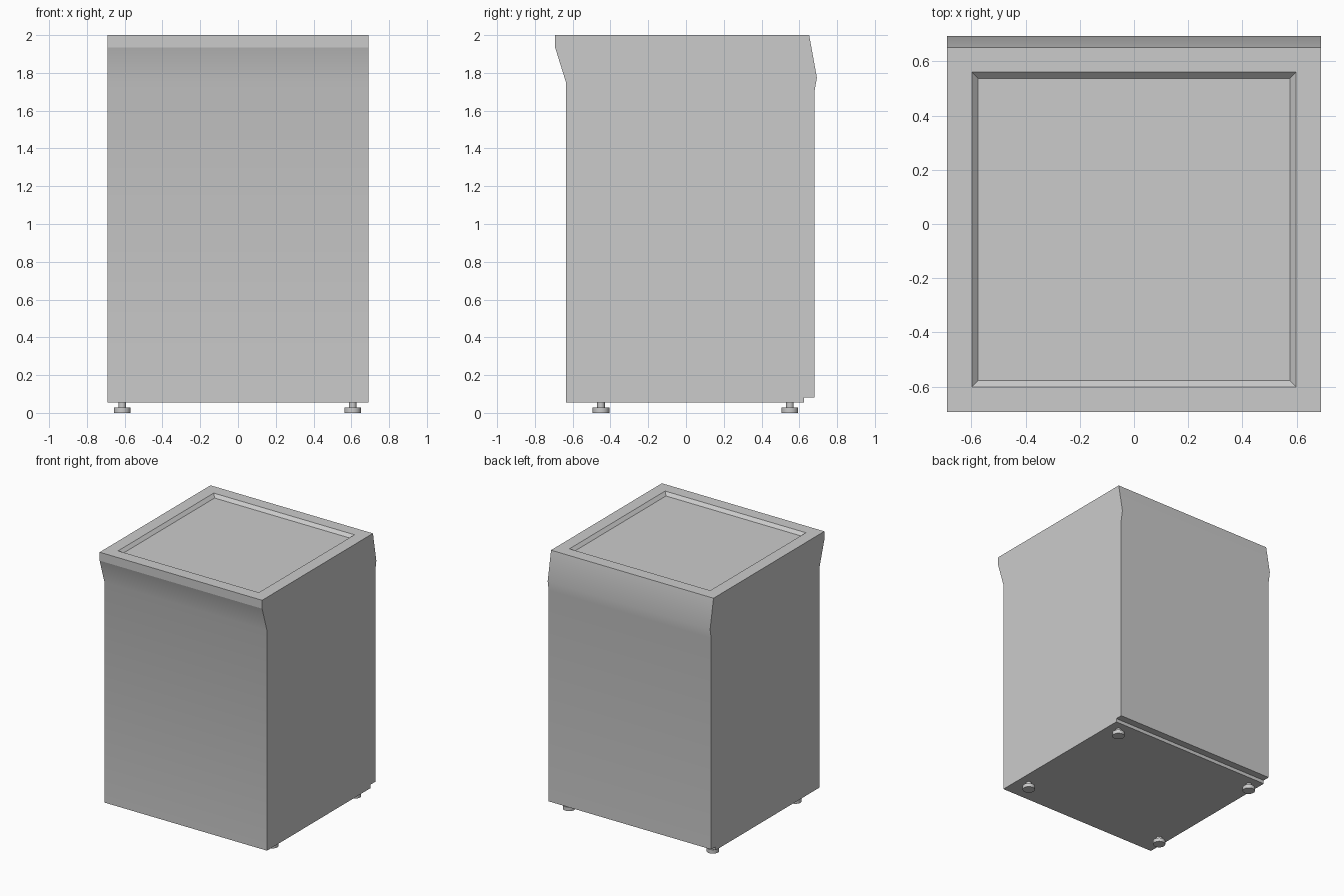
import bpy, bmesh

if "Cube" in bpy.data.objects:
    bpy.data.objects.remove(bpy.data.objects["Cube"])

W = 0.69  # half width

# Cabinet: side profile (y, z) extruded across x
profile = [(-0.634, 0.055), (0.625, 0.055), (0.625, 0.082), (0.68, 0.082),
           (0.68, 1.70), (0.693, 1.775), (0.652, 2.0),
           (-0.693, 2.0), (-0.693, 1.935), (-0.634, 1.745)]
bm = bmesh.new()
side = bm.faces.new([bm.verts.new((-W, y, z)) for y, z in profile])
ext = bmesh.ops.extrude_face_region(bm, geom=[side])
bmesh.ops.translate(bm, vec=(2 * W, 0, 0),
                    verts=[v for v in ext["geom"] if isinstance(v, bmesh.types.BMVert)])
bmesh.ops.recalc_face_normals(bm, faces=bm.faces)

# Recessed top panel with sloped rim
top = next(f for f in bm.faces if f.normal.z > 0.99 and f.calc_center_median().z > 1.99)
bmesh.ops.inset_region(bm, faces=[top], thickness=0.092, use_even_offset=True)
bmesh.ops.inset_region(bm, faces=[top], thickness=0.023, use_even_offset=True)
bmesh.ops.translate(bm, verts=top.verts, vec=(0, 0, -0.023))

mesh = bpy.data.meshes.new("cabinet")
bm.to_mesh(mesh)
bm.free()
cabinet = bpy.data.objects.new("cabinet", mesh)
bpy.context.collection.objects.link(cabinet)
bpy.context.view_layer.objects.active = cabinet
cabinet.select_set(True)
bpy.ops.object.shade_smooth_by_angle(angle=0.5)
# Crisp lower edge of the front lip
for e in mesh.edges:
    if all(abs(mesh.vertices[i].co.z - 1.935) < 1e-3 for i in e.vertices):
        e.use_edge_sharp = True


def cylinder(name, radius, z0, z1, x, y):
    bpy.ops.mesh.primitive_cylinder_add(vertices=32, radius=radius, depth=z1 - z0,
                                        location=(x, y, (z0 + z1) / 2))
    bpy.context.object.name = name
    bpy.ops.object.shade_smooth_by_angle(angle=0.5)


# Levelling feet: wide pad and thin stem
for row, y in (("front", -0.45), ("back", 0.55)):
    for hand, x in (("left", -0.613), ("right", 0.607)):
        cylinder(f"{row}_{hand}_foot_pad", 0.044, 0.0, 0.029, x, y)
        cylinder(f"{row}_{hand}_foot_stem", 0.02, 0.029, 0.056, x, y)
